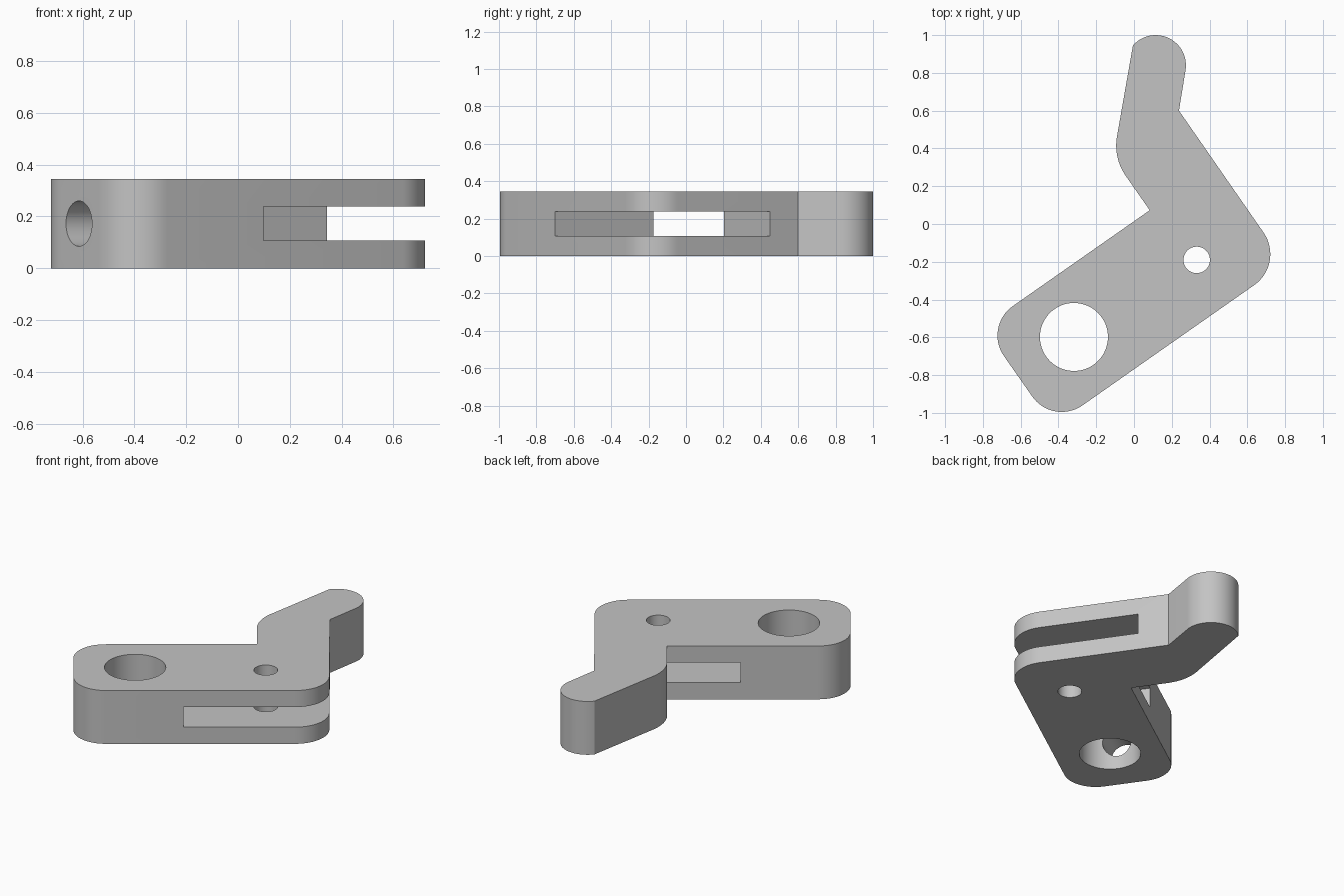
import bpy
import bmesh
import math
from mathutils import Vector

if "Cube" in bpy.data.objects:
    bpy.data.objects.remove(bpy.data.objects["Cube"], do_unlink=True)

HEIGHT = 0.345
TILT = math.radians(35)
ALONG = Vector((math.cos(TILT), math.sin(TILT)))
ACROSS = Vector((-math.sin(TILT), math.cos(TILT)))

steel = bpy.data.materials.new("plain grey")
steel.use_nodes = True
steel.diffuse_color = (0.55, 0.55, 0.55, 1)
steel.node_tree.nodes["Principled BSDF"].inputs["Base Color"].default_value = steel.diffuse_color


def tilted(u, v):
    """Point given along and across the tilted body."""
    return ALONG * u + ACROSS * v


def fillet(before, corner, after, radius, steps=16):
    """Points of an arc that rounds one corner."""
    a, b = (before - corner).normalized(), (after - corner).normalized()
    half = a.angle(b) / 2
    centre = corner + (a + b).normalized() * radius / math.sin(half)
    reach = radius / math.tan(half)
    start, end = corner + a * reach - centre, corner + b * reach - centre
    sweep = start.angle(end)
    return [centre + (start * math.sin(sweep * (1 - i / steps))
                      + end * math.sin(sweep * i / steps)) / math.sin(sweep)
            for i in range(steps + 1)]


def extrude(name, outline, bottom, top):
    bm = bmesh.new()
    face = bm.faces.new([bm.verts.new((p.x, p.y, bottom)) for p in outline])
    made = bmesh.ops.extrude_face_region(bm, geom=[face])["geom"]
    bmesh.ops.translate(bm, vec=(0, 0, top - bottom),
                        verts=[g for g in made if isinstance(g, bmesh.types.BMVert)])
    bmesh.ops.recalc_face_normals(bm, faces=bm.faces)
    mesh = bpy.data.meshes.new(name)
    bm.to_mesh(mesh)
    bm.free()
    mesh.materials.append(steel)
    obj = bpy.data.objects.new(name, mesh)
    bpy.context.collection.objects.link(obj)
    return obj


def drill(name, radius, depth, location, rotation=(0, 0, 0)):
    bpy.ops.mesh.primitive_cylinder_add(vertices=64, radius=radius, depth=depth,
                                        location=location, rotation=rotation)
    obj = bpy.context.object
    obj.name = name
    obj.data.materials.append(steel)
    return obj


# Lever outline: rounded body, arm and angled finger
foot, heel = tilted(-0.965, -0.63), tilted(0.535, -0.63)
inner, back = tilted(0.11, 0.012), tilted(-0.965, 0.012)
bend = Vector((0.238, 0.60))
elbow = Vector((-0.11, 0.35))
tip_centre, tip_radius = Vector((0.115, 0.84)), 0.16
tip = []
for i in range(25):
    angle = math.radians(-10 + 149 * i / 24)
    tip.append(tip_centre + tip_radius * Vector((math.cos(angle), math.sin(angle))))

outline = fillet(back, foot, heel, 0.19) + fillet(foot, heel, bend, 0.2)
outline += [bend] + tip + fillet(tip[-1], elbow, inner, 0.28)
outline += [inner] + fillet(inner, back, foot, 0.19)
lever = extrude("slotted_lever", outline, 0, HEIGHT)

# Cutters: open slot, two upright holes, one hole through the end face
slot = extrude("slot_cutter", [tilted(-0.32, -1), tilted(1, -1),
                               tilted(1, 0.17), tilted(-0.32, 0.17)], 0.108, 0.238)
bore = drill("large_bore_cutter", 0.18, 1, (-0.318, -0.598, 0.17))
pin = drill("pin_hole_cutter", 0.07, 1, (0.332, -0.19, 0.17))
mid = tilted(-0.86, -0.308)
side = drill("end_hole_cutter", 0.0875, 0.5, (mid.x, mid.y, HEIGHT / 2),
             (0, math.pi / 2, TILT))

for cutter in (slot, bore, pin, side):
    mod = lever.modifiers.new(cutter.name, "BOOLEAN")
    mod.operation = "DIFFERENCE"
    mod.solver = "EXACT"
    mod.object = cutter

# Apply the cuts and discard the cutters
bpy.ops.object.select_all(action="DESELECT")
lever.select_set(True)
bpy.context.view_layer.objects.active = lever
for mod in list(lever.modifiers):
    bpy.ops.object.modifier_apply(modifier=mod.name)
for cutter in (slot, bore, pin, side):
    bpy.data.objects.remove(cutter, do_unlink=True)

bpy.ops.object.shade_smooth_by_angle(angle=math.radians(25))
